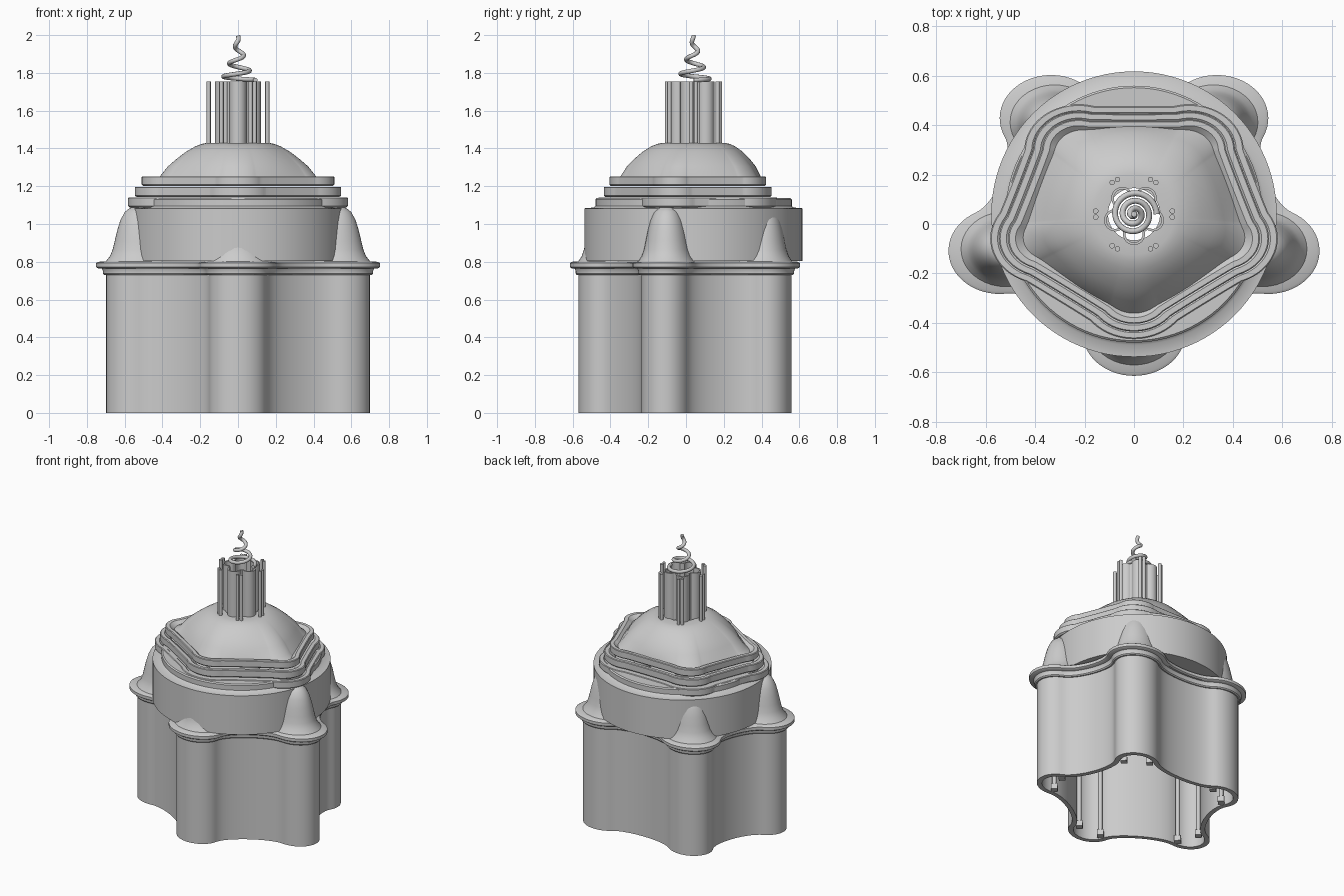
import bpy, bmesh, math
from mathutils import Vector
from mathutils.geometry import interpolate_bezier

cube = bpy.data.objects.get("Cube")
if cube:
    bpy.data.objects.remove(cube, do_unlink=True)

AXIS = Vector((0, 0.04))      # centre of the plan
STRETCH = 1.19                # plan is wider than deep
LOBES = [math.radians(-90 + 72 * i) for i in range(5)]

stone = bpy.data.materials.new("pale_stone")
stone.use_nodes = True
stone.diffuse_color = (0.6, 0.6, 0.6, 1)
stone.node_tree.nodes["Principled BSDF"].inputs["Base Color"].default_value = (0.6, 0.6, 0.6, 1)


def polar(radius, angle):
    return Vector((radius * math.cos(angle), radius * math.sin(angle)))


def place(p, stretch=STRETCH):
    return Vector((p.x * stretch, p.y)) + AXIS


def lobed(R, r, spread=80, handle=0.25, stretch=STRETCH):
    """Five round lobes joined by walls that flow out of the lobe ends."""
    half = math.radians(spread)
    pts = []
    for i, a in enumerate(LOBES):
        pts += [polar(R, a) + polar(r, a - half + 2 * half * k / 24) for k in range(25)]
        b = LOBES[(i + 1) % 5]
        start, end = pts[-1], polar(R, b) + polar(r, b - half)
        reach = handle * (end - start).length
        wall = interpolate_bezier(start, start + polar(reach, a + half + math.pi / 2),
                                  end + polar(reach, b - half - math.pi / 2), end, 16)
        pts += [p.to_2d() for p in wall[1:-1]]
    return [place(p, stretch) for p in pts]


def finish(name, bm, angle=35):
    bmesh.ops.recalc_face_normals(bm, faces=bm.faces)
    mesh = bpy.data.meshes.new(name)
    bm.to_mesh(mesh)
    bm.free()
    mesh.materials.append(stone)
    ob = bpy.data.objects.new(name, mesh)
    bpy.context.collection.objects.link(ob)
    bpy.ops.object.select_all(action='DESELECT')
    ob.select_set(True)
    bpy.context.view_layer.objects.active = ob
    bpy.ops.object.shade_smooth_by_angle(angle=math.radians(angle))


def loft(name, sections, closed=False, angle=35):
    """Skin a list of (outline, height) rings."""
    bm = bmesh.new()
    rings = [[bm.verts.new((p.x, p.y, z)) for p in pts] for pts, z in sections]
    pairs = list(zip(rings, rings[1:]))
    if closed:
        pairs.append((rings[-1], rings[0]))
    for lo, hi in pairs:
        n = len(lo)
        for i in range(n):
            j = (i + 1) % n
            bm.faces.new((lo[i], lo[j], hi[j], hi[i]))
    finish(name, bm, angle)


def lobed_band(name, R, profile, **shape):
    loft(name, [(lobed(R, r, **shape), z) for r, z in profile], closed=True)


def circle(radius, centre=AXIS, stretch=1, n=96):
    return [Vector((radius * stretch * math.cos(math.tau * i / n),
                    radius * math.sin(math.tau * i / n))) + centre for i in range(n)]


# Hollow five-lobed lower walls, bead and cornice
lobed_band("lower_wall", 0.48, [(0.1, 0), (0.13, 0), (0.13, 0.78), (0.1, 0.78)])
lobed_band("cornice_bead", 0.48,
           [(0.11, 0.73), (0.138, 0.73), (0.144, 0.737), (0.144, 0.75), (0.15, 0.765), (0.11, 0.765)])
lobed_band("cornice", 0.48,
           [(0.08, 0.765), (0.165, 0.765), (0.175, 0.772), (0.175, 0.793), (0.165, 0.8), (0.08, 0.803)])

# Slender columns inside the lower walls
bm = bmesh.new()
for a in LOBES:
    for side in (-1, 1):
        p = place(polar(0.48, a) + polar(0.075, a + side * math.radians(85)))
        for radius, z0, z1, sides in ((0.014, 0, 0.77, 16), (0.03, 0, 0.04, 4), (0.03, 0.73, 0.77, 4)):
            made = bmesh.ops.create_cone(bm, cap_ends=True, segments=sides, radius1=radius,
                                         radius2=radius, depth=z1 - z0)
            bmesh.ops.translate(bm, verts=made["verts"], vec=(p.x, p.y, (z0 + z1) / 2))
finish("inner_columns", bm)

# Small bell-shaped domes over the lobes, partly sunk in the drum
BELL = [(0.152, 0.8), (0.132, 0.83), (0.12, 0.865), (0.111, 0.91), (0.1, 0.965), (0.086, 1.02),
        (0.066, 1.064), (0.045, 1.084), (0.022, 1.093), (0.002, 1.095)]
for i, a in enumerate(LOBES):
    c = place(polar(0.46, a))
    loft(f"lobe_dome_{i + 1}", [(circle(r, c, STRETCH, 40), z) for r, z in BELL], angle=60)

# Round drum with a stepped bead on top
DRUM = [(0.42, 0.804), (0.578, 0.804), (0.578, 1.083), (0.53, 1.087), (0.52, 1.095),
        (0.52, 1.13), (0.512, 1.137), (0.33, 1.137)]
loft("drum", [(circle(r), z) for r, z in DRUM])

# Three stacked lobed tiers
for i, (r, z0, z1) in enumerate(((0.185, 1.088, 1.141), (0.155, 1.143, 1.197), (0.124, 1.2, 1.252))):
    lobed_band(f"tier_{i + 1}", 0.32,
               [(r - 0.06, z0), (r - 0.008, z0), (r, z0 + 0.008), (r, z1 - 0.004),
                (r - 0.004, z1), (r - 0.025, z1), (r - 0.06, z1 - 0.03)],
               spread=52, handle=0.03)

# Main dome: lobed at the foot, round at the crown, open in the middle
foot = lobed(0.32, 0.108, spread=52, handle=0.03)
sections = []
for k, f, z in ((1, 0, 1.2), (0.985, 0.25, 1.225), (0.95, 0.5, 1.25), (0.87, 0.6, 1.305),
                (0.78, 0.7, 1.345), (0.68, 0.8, 1.382), (0.57, 0.9, 1.411), (0.49, 1, 1.424),
                (0.42, 1, 1.43), (0.27, 1, 1.43)):
    ring = []
    for p in foot:
        d = p - AXIS
        ring.append(AXIS + (d * k).lerp(d.normalized() * 0.39 * k, f))
    sections.append((ring, z))
loft("main_dome", sections, angle=60)

# Lantern: lobed tube ringed by paired rods
lobed_band("lantern", 0.08, [(0.035, 1.42), (0.045, 1.42), (0.045, 1.755), (0.035, 1.755)],
           spread=100, handle=0.1, stretch=1)
bm = bmesh.new()
for i in range(6):
    a = math.radians(60 * i)
    for side in (-1, 1):
        p = AXIS + polar(0.155, a) + polar(0.0125 * side, a + math.pi / 2)
        made = bmesh.ops.create_cone(bm, cap_ends=True, segments=16, radius1=0.011,
                                     radius2=0.011, depth=0.335)
        bmesh.ops.translate(bm, verts=made["verts"], vec=(p.x, p.y, 1.5875))
finish("lantern_rods", bm)

# Tapering spiral finial
curve = bpy.data.curves.new("spiral_finial", 'CURVE')
curve.dimensions = '3D'
curve.bevel_depth = 0.012
curve.bevel_resolution = 3
curve.use_fill_caps = True
path = curve.splines.new('POLY')
STEPS = 140
path.points.add(STEPS)
for i, pt in enumerate(path.points):
    t = i / STEPS
    p = AXIS + polar(0.092 * (1 - t), math.tau * 3 * t)
    pt.co = (p.x, p.y, 1.762 + 0.235 * t ** 1.4, 1)
path.use_smooth = True
finial = bpy.data.objects.new("spiral_finial", curve)
curve.materials.append(stone)
bpy.context.collection.objects.link(finial)
